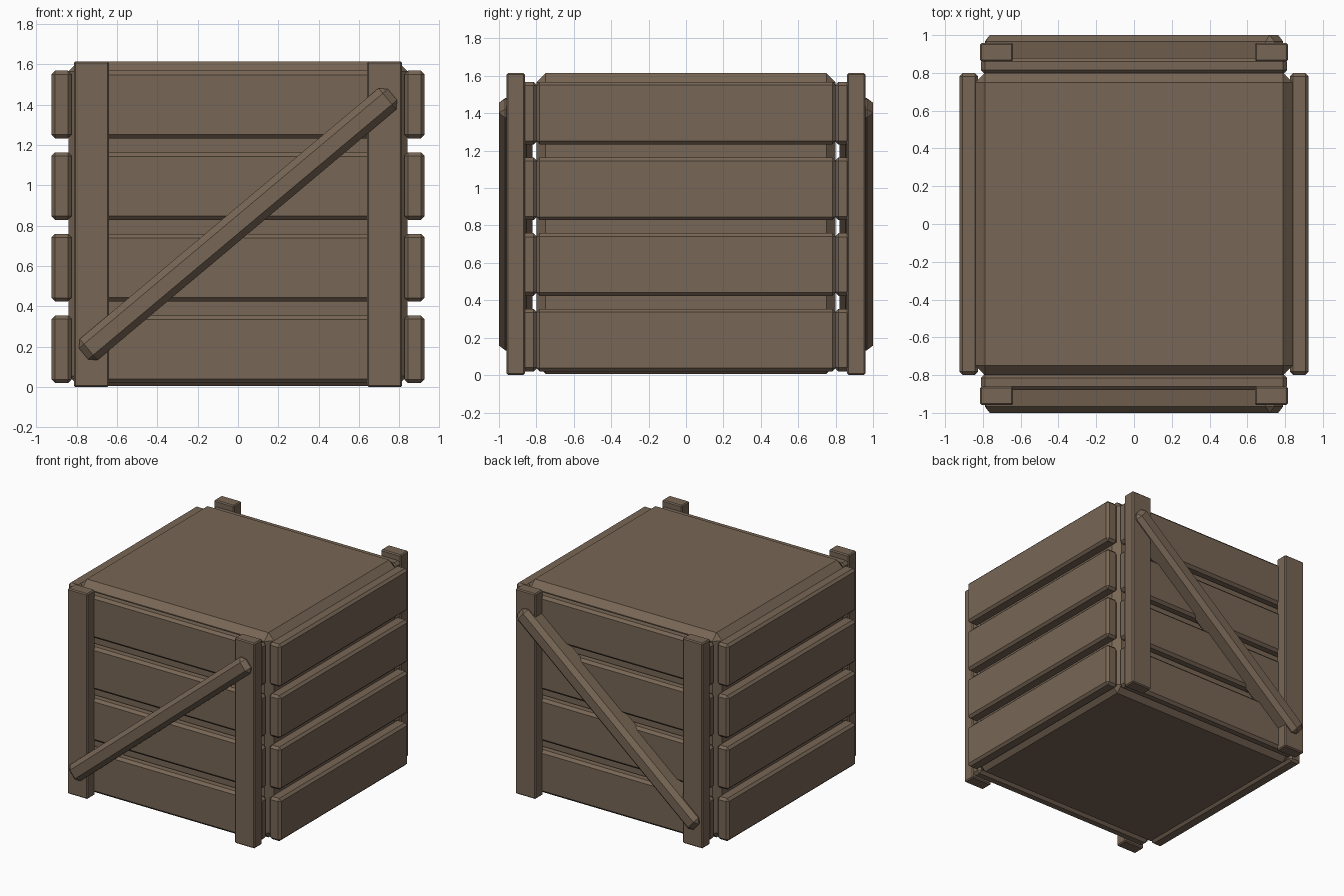
import bpy, bmesh, math
from mathutils import Matrix, Vector

if "Cube" in bpy.data.objects:
    bpy.data.objects.remove(bpy.data.objects["Cube"])

wood = bpy.data.materials.new("brown_wood")
wood.diffuse_color = (0.185, 0.133, 0.090, 1)
wood.use_nodes = True
wood.node_tree.nodes["Principled BSDF"].inputs["Base Color"].default_value = wood.diffuse_color


def beam(name, center, size, bevel, tilt=0.0):
    """Chamfered box, optionally tilted about the y axis."""
    bm = bmesh.new()
    bmesh.ops.create_cube(bm, size=1.0, matrix=Matrix.Diagonal((*size, 1)))
    bmesh.ops.bevel(bm, geom=bm.edges[:], offset=bevel, segments=1,
                    profile=0.5, affect='EDGES')
    bm.transform(Matrix.Translation(Vector(center)) @ Matrix.Rotation(tilt, 4, 'Y'))
    bmesh.ops.recalc_face_normals(bm, faces=bm.faces[:])
    mesh = bpy.data.meshes.new(name)
    bm.to_mesh(mesh)
    bm.free()
    mesh.materials.append(wood)
    obj = bpy.data.objects.new(name, mesh)
    bpy.context.collection.objects.link(obj)
    return obj


# Solid inner box with wide chamfers
beam("crate_core", (0, 0, 0.81), (1.68, 1.60, 1.61), 0.05)

# Four rows of planks on all four sides
for row in range(4):
    z = 0.187 + row * 0.4045
    for side, label in ((-1, "left"), (1, "right")):
        beam(f"{label}_plank_{row + 1}", (side * 0.875, 0, z), (0.10, 1.60, 0.335), 0.018)
    for side, label in ((-1, "front"), (1, "back")):
        beam(f"{label}_plank_{row + 1}", (0, side * 0.837, z), (1.62, 0.085, 0.335), 0.02)

# Corner posts and diagonal braces on front and back
for side, label in ((-1, "front"), (1, "back")):
    for x, end in ((-0.727, "left"), (0.727, "right")):
        beam(f"{label}_{end}_post", (x, side * 0.91, 0.807), (0.175, 0.097, 1.614), 0.008)
    beam(f"{label}_brace", (0, side * 0.91, 0.807), (2.0, 0.18, 0.137), 0.033,
         tilt=-math.radians(40))
